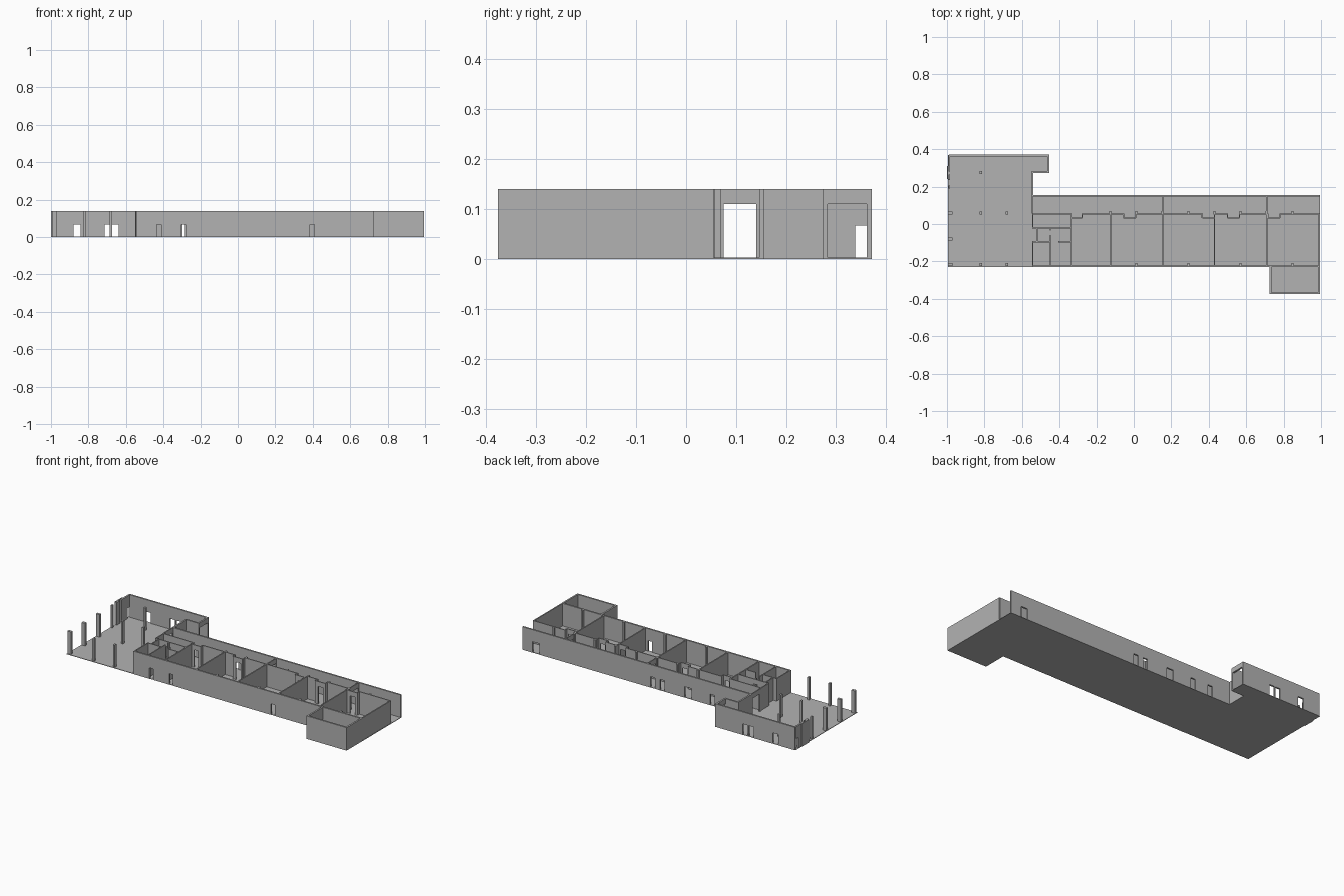
import bpy, bmesh
from mathutils import Matrix, Vector

cube = bpy.data.objects.get("Cube")
if cube:
    bpy.data.objects.remove(cube)

HEIGHT, FLOOR, DOOR, TALL = 0.14, 0.003, 0.067, 0.11
THICK, THIN = 0.01, 0.006

grey = bpy.data.materials.new("concrete grey")
grey.use_nodes = True
colour = (0.45, 0.45, 0.45, 1)
grey.diffuse_color = colour
grey.node_tree.nodes["Principled BSDF"].inputs["Base Color"].default_value = colour


def boxes(name, spans):
    """One object from boxes given as (x0, x1, y0, y1, z0, z1)."""
    bm = bmesh.new()
    for x0, x1, y0, y1, z0, z1 in spans:
        size = Matrix.Diagonal((x1 - x0, y1 - y0, z1 - z0, 1))
        mid = Vector((x0 + x1, y0 + y1, z0 + z1)) / 2
        bmesh.ops.create_cube(bm, size=1, matrix=Matrix.Translation(mid) @ size)
    mesh = bpy.data.meshes.new(name)
    bm.to_mesh(mesh)
    bm.free()
    mesh.materials.append(grey)
    obj = bpy.data.objects.new(name, mesh)
    bpy.context.collection.objects.link(obj)
    return obj


def wall(name, axis, at, start, end, doors=(), thick=THICK):
    """Straight wall along an axis; doors are (from, to, head height)."""
    pieces, pos = [], start
    for a, b, head in sorted(doors):
        if a > pos:
            pieces.append((pos, a, 0))
        if head < HEIGHT:
            pieces.append((a, b, head))
        pos = b
    if pos < end:
        pieces.append((pos, end, 0))
    lo, hi = at - thick / 2, at + thick / 2
    boxes(name, [(a, b, lo, hi, z, HEIGHT) if axis == "x" else
                 (lo, hi, a, b, z, HEIGHT) for a, b, z in pieces])


# Floor slabs
boxes("main_floor", [(-0.545, 0.995, -0.23, 0.155, 0, FLOOR)])
boxes("terrace_floor", [(-0.995, -0.545, -0.23, 0.37, 0, FLOOR)])
boxes("entrance_floor", [(-0.545, -0.455, 0.275, 0.37, 0, FLOOR)])
boxes("annex_floor", [(0.725, 0.995, -0.37, -0.23, 0, FLOOR)])

# Long outer walls
wall("front_wall", "x", -0.226, -0.545, 0.995,
     [(x, x + 0.026, DOOR) for x in (-0.437, -0.305, 0.384)])
wall("back_wall", "x", 0.151, -0.545, 0.995,
     [(-0.42, -0.39, DOOR), (-0.3, -0.27, DOOR), (-0.145, -0.1, DOOR),
      (0.035, 0.065, DOOR), (0.1, 0.13, DOOR), (0.88, 0.925, DOOR)])

# Annex at the front
wall("annex_front", "x", -0.37, 0.725, 0.995)
wall("annex_right", "y", 0.73, -0.37, -0.23)
wall("annex_left", "y", 0.99, -0.37, -0.23)

# Entrance block at the back
wall("entrance_back", "x", 0.366, -0.99, -0.455,
     [(-0.88, -0.842, DOOR), (-0.715, -0.682, DOOR), (-0.676, -0.64, DOOR)])
wall("entrance_side", "y", -0.46, 0.275, 0.37, [(0.282, 0.362, TALL)])
wall("entrance_front", "x", 0.279, -0.545, -0.455)
wall("entrance_return", "y", -0.545, 0.15, 0.28)
wall("entrance_far_side", "y", -0.988, 0.19, 0.365,
     [(0.205, 0.235, HEIGHT), (0.265, 0.28, HEIGHT), (0.338, 0.362, DOOR)])
wall("entrance_screen", "y", -0.997, 0.24, 0.31, thick=THIN)

# Classroom partitions, with cross doors in the corridor
for i, x in enumerate((-0.335, -0.125, 0.155, 0.43, 0.71, 0.99)):
    wall(f"partition_{i + 1}", "y", x, -0.225, 0.055, thick=0.007)
for i, x in enumerate((-0.545, 0.155, 0.71)):
    wall(f"corridor_screen_{i + 1}", "y", x, 0.055, 0.15,
         [(0.075, 0.14, TALL)], THIN)

# Corridor wall, stepped back around each classroom door
recesses = [(-0.335, -0.275), (-0.055, 0.01), (0.365, 0.43), (0.5, 0.565), (0.715, 0.78)]
start = -0.545
for i, (a, b) in enumerate(recesses):
    wall(f"corridor_wall_{i + 1}", "x", 0.054, start, a, thick=THIN)
    wall(f"recess_{i + 1}", "x", 0.033, a, b, [(a + 0.02, b - 0.012, TALL)], THIN)
    for side, x in (("right", a), ("left", b)):
        wall(f"recess_{i + 1}_{side}", "y", x, 0.033, 0.057, thick=THIN)
    start = b
wall("corridor_wall_end", "x", 0.054, start, 0.99, thick=THIN)

# Small service rooms
wall("service_outer_back", "y", -0.542, -0.02, 0.055, thick=THIN)
wall("service_outer_front", "y", -0.542, -0.225, -0.095, thick=THIN)
wall("service_middle", "x", -0.02, -0.545, -0.335, [(-0.47, -0.44, TALL)], THIN)
wall("service_cross", "x", -0.095, -0.545, -0.335, [(-0.45, -0.405, HEIGHT)], THIN)
wall("service_lobby", "y", -0.52, -0.095, -0.02, thick=THIN)
wall("service_divider", "y", -0.45, -0.225, -0.02, [(-0.06, -0.035, HEIGHT)], THIN)


def columns(name, places, half_x, half_y):
    boxes(name, [(x - half_x, x + half_x, y - half_y, y + half_y, 0, HEIGHT)
                 for x, y in places])


# Columns on a regular grid
bays = [-0.125 + 0.139 * k for k in range(8)]
columns("corridor_columns", [(x, 0.06) for x in bays], 0.005, 0.009)
columns("front_columns", [(x, -0.216) for x in bays[1::2]], 0.005, 0.008)
columns("terrace_columns", [(x, y) for x in (-0.82, -0.68) for y in (-0.217, 0.06)]
        + [(-0.82, 0.275)], 0.006, 0.008)
columns("terrace_edge_columns", [(-0.982, y) for y in (-0.217, -0.08, 0.06)], 0.012, 0.008)
